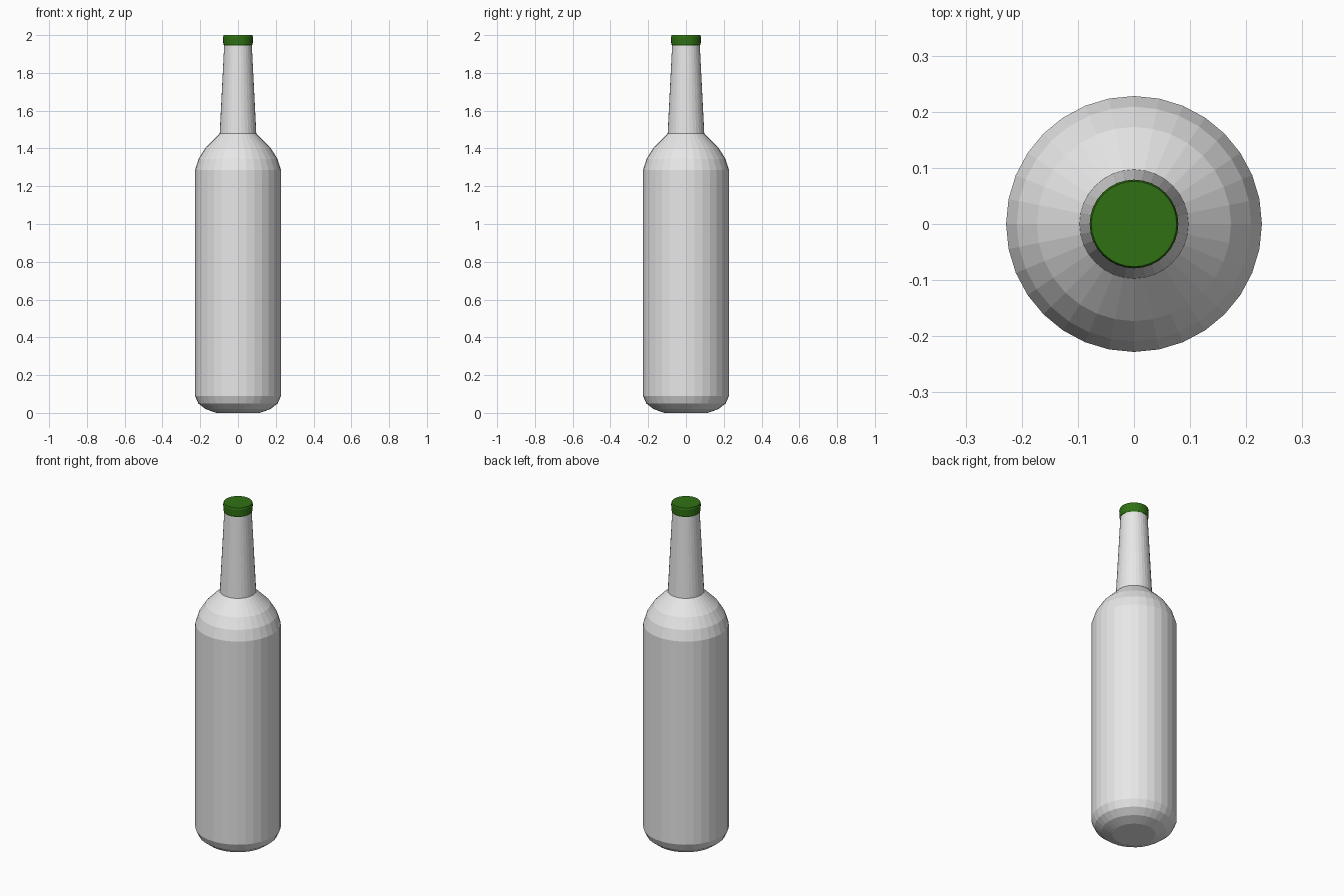
import bpy
import bmesh
from math import cos, sin, tau

SIDES = 32

cube = bpy.data.objects.get("Cube")
if cube:
    bpy.data.objects.remove(cube, do_unlink=True)


def make_material(name, rgb):
    mat = bpy.data.materials.new(name)
    mat.use_nodes = True
    mat.diffuse_color = (*rgb, 1)
    shader = next(n for n in mat.node_tree.nodes if n.type == 'BSDF_PRINCIPLED')
    shader.inputs["Base Color"].default_value = (*rgb, 1)
    return mat


def lathe(name, profile, mat):
    """Turn a (radius, height) profile, listed bottom to top, into a closed solid."""
    bm = bmesh.new()
    rings = [[bm.verts.new((r * cos(tau * i / SIDES), r * sin(tau * i / SIDES), z))
              for i in range(SIDES)] for r, z in profile]
    for low, high in zip(rings, rings[1:]):
        for i in range(SIDES):
            j = (i + 1) % SIDES
            bm.faces.new((low[i], low[j], high[j], high[i]))
    bm.faces.new(rings[0][::-1])
    bm.faces.new(rings[-1])
    mesh = bpy.data.meshes.new(name)
    bm.to_mesh(mesh)
    bm.free()
    mesh.materials.append(mat)
    obj = bpy.data.objects.new(name, mesh)
    bpy.context.collection.objects.link(obj)
    return obj


glass = make_material("light grey glass", (0.8, 0.8, 0.8))
green = make_material("dark green cap", (0.03, 0.165, 0.007))

# Body with rounded base and domed shoulder
lathe("bottle_body", [(0.115, 0), (0.172, 0.02), (0.21, 0.05), (0.228, 0.09),
                      (0.228, 1.285), (0.209, 1.345), (0.173, 1.402),
                      (0.097, 1.478)], glass)

# Tapered neck
lathe("bottle_neck", [(0.097, 1.478), (0.073, 1.95)], glass)

# Cap with softened rims
lathe("bottle_cap", [(0.074, 1.946), (0.078, 1.954), (0.079, 1.99),
                     (0.076, 2.0)], green)
